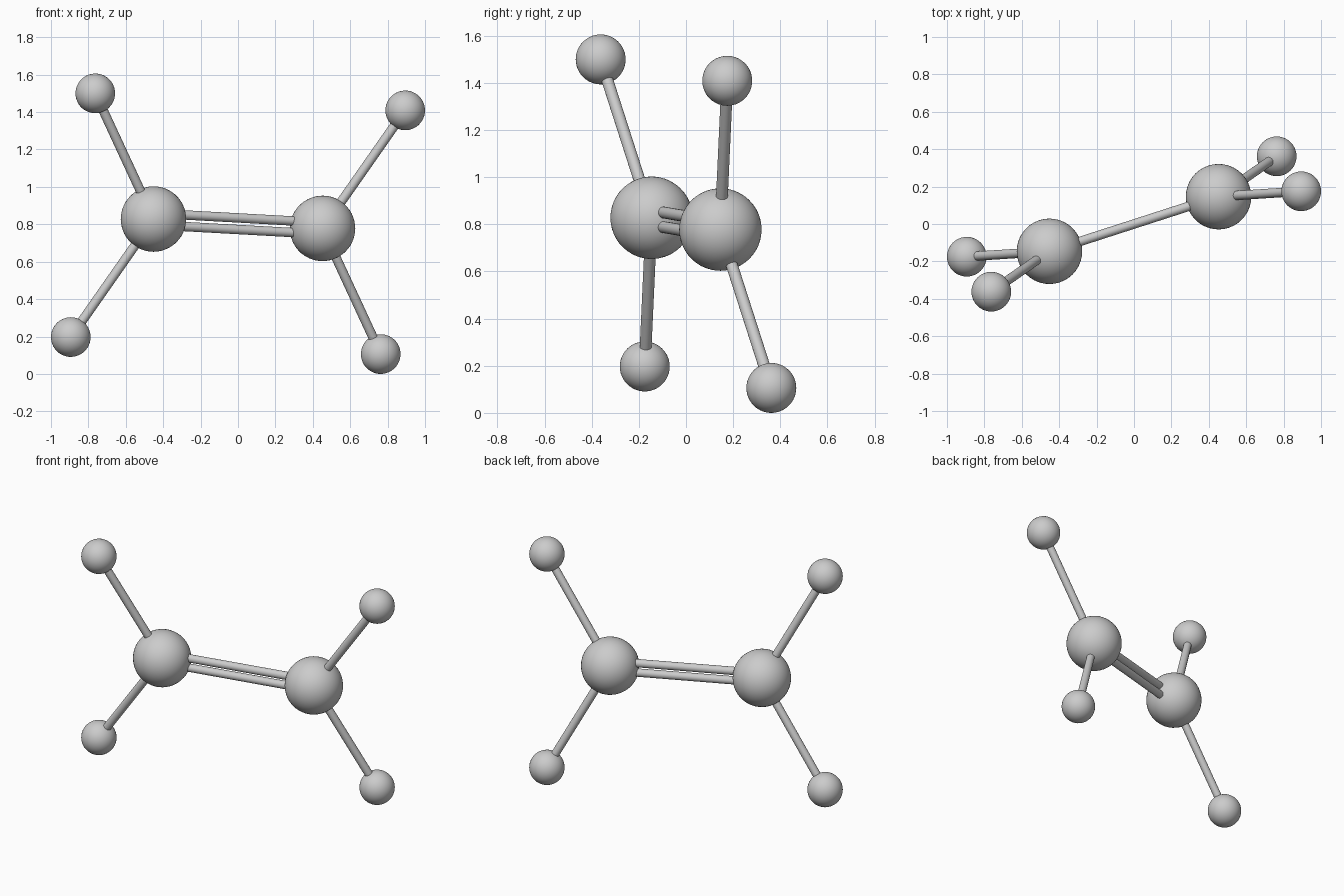
import bpy
from mathutils import Vector

if "Cube" in bpy.data.objects:
    bpy.data.objects.remove(bpy.data.objects["Cube"])

CENTRE = Vector((0, 0, 0.803))
BIG_R, SMALL_R, STICK_R = 0.175, 0.106, 0.025


def ball(name, pos, radius, subdiv):
    bpy.ops.mesh.primitive_ico_sphere_add(subdivisions=subdiv, radius=radius, location=pos)
    ob = bpy.context.object
    ob.name = name
    bpy.ops.object.shade_smooth()


def stick(name, a, b):
    d = b - a
    bpy.ops.mesh.primitive_cylinder_add(vertices=24, radius=STICK_R, depth=d.length,
                                        location=(a + b) / 2,
                                        rotation=d.to_track_quat('Z', 'Y').to_euler())
    ob = bpy.context.object
    ob.name = name
    bpy.ops.object.shade_smooth_by_angle()


# offsets from the centre for the right half; the left half is its point reflection
big = Vector((0.452, 0.146, -0.025))
smalls = {"upper": Vector((0.894, 0.175, 0.606)),
          "lower": Vector((0.763, 0.362, -0.697))}

# large balls, small balls and the single bonds
for side, s in (("right", 1), ("left", -1)):
    hub = CENTRE + s * big
    ball(f"{side}_large_ball", hub, BIG_R, 4)
    for level, p in smalls.items():
        tip = CENTRE + s * p
        ball(f"{side}_small_ball_{level}", tip, SMALL_R, 4)
        stick(f"{side}_bond_{level}", hub, tip)

# double bond: two parallel sticks
axis = big.normalized()
up = Vector((0, 0, 1))
offset = (up - axis * up.dot(axis)).normalized() * 0.031
for name, s in (("upper", 1), ("lower", -1)):
    stick(f"double_bond_{name}", CENTRE - big + s * offset, CENTRE + big + s * offset)
